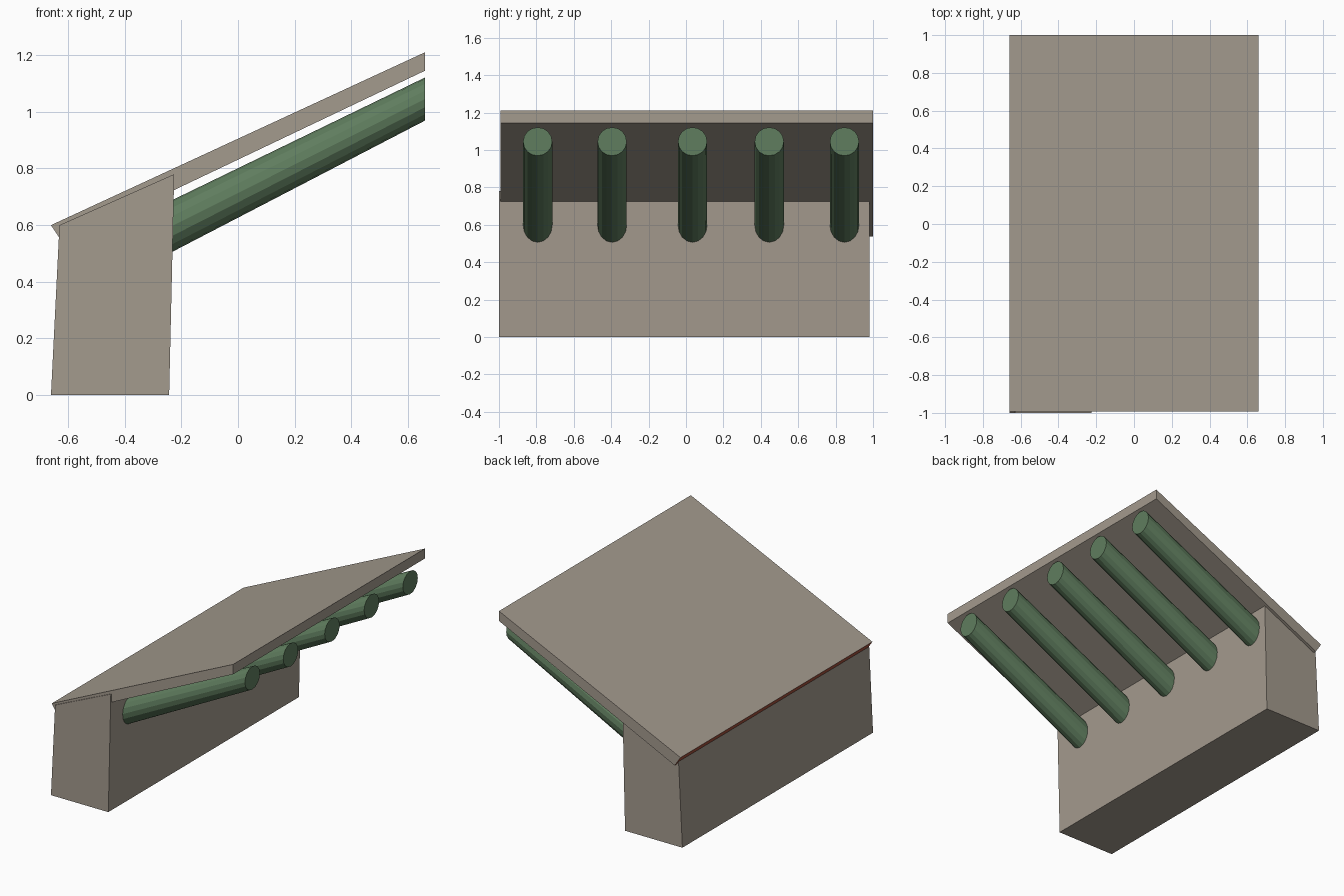
import bpy, bmesh, math

if "Cube" in bpy.data.objects:
    bpy.data.objects.remove(bpy.data.objects["Cube"])


def material(name, rgb):
    m = bpy.data.materials.new(name)
    m.diffuse_color = (*rgb, 1)
    m.use_nodes = True
    m.node_tree.nodes["Principled BSDF"].inputs["Base Color"].default_value = m.diffuse_color
    return m


STONE = material("warm_grey", (0.37, 0.325, 0.27))
GREEN = material("moss_green", (0.115, 0.205, 0.112))
RED = material("brick_red", (0.40, 0.09, 0.05))


def loft(name, start, end, mats):
    """Join two matching rings of points into a closed solid."""
    bm = bmesh.new()
    a = [bm.verts.new(p) for p in start]
    b = [bm.verts.new(p) for p in end]
    bm.faces.new(a)
    bm.faces.new(b[::-1])
    n = len(a)
    for i in range(n):
        j = (i + 1) % n
        bm.faces.new((a[i], b[i], b[j], a[j]))
    bmesh.ops.recalc_face_normals(bm, faces=bm.faces[:])
    mesh = bpy.data.meshes.new(name)
    bm.to_mesh(mesh)
    bm.free()
    for m in mats:
        mesh.materials.append(m)
    obj = bpy.data.objects.new(name, mesh)
    bpy.context.collection.objects.link(obj)
    return obj


def extrude_profile(name, profile, y0, y1, mats):
    return loft(name, [(x, y0, z) for x, z in profile],
                [(x, y1, z) for x, z in profile], mats)


# Leaning stone wall
extrude_profile("wall", [(-0.66, 0), (-0.243, 0), (-0.225, 0.78), (-0.63, 0.6)],
                -1.0, 0.98, [STONE])

# Sloping roof slab with a red eave face
roof = extrude_profile("roof", [(-0.66, 0.6), (-0.618, 0.537), (0.66, 1.145), (0.66, 1.21)],
                       -0.993, 1.0, [STONE, RED])
for face in roof.data.polygons:
    if face.normal.x < -0.7:
        face.material_index = 1


# Slanted poles under the roof, cut upright at both ends
def ring(x, y, z, ry, rz, sides=16):
    angles = [2 * math.pi * i / sides for i in range(sides)]
    return [(x, y + ry * math.cos(t), z + rz * math.sin(t)) for t in angles]


for k, y in enumerate((-0.793, -0.395, 0.035, 0.445, 0.847)):
    loft(f"pole_{k + 1}", ring(-0.27, y, 0.578, 0.078, 0.092),
         ring(0.66, y, 1.045, 0.078, 0.076), [GREEN])
